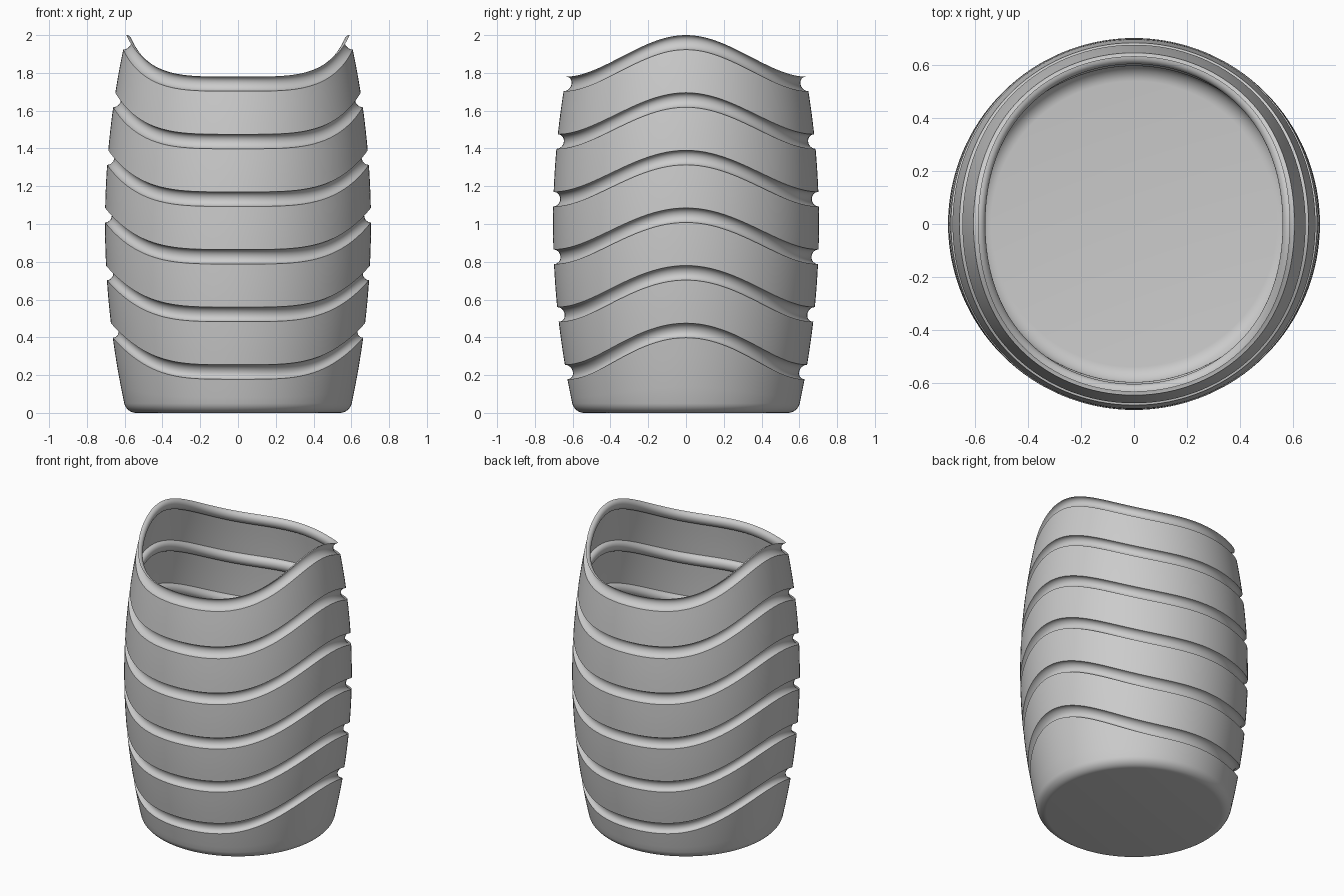
import bpy, bmesh
from math import sin, cos, pi

if "Cube" in bpy.data.objects:
    bpy.data.objects.remove(bpy.data.objects["Cube"])

SEG = 128                                      # sides around
GROOVES, PITCH, G_LOW, G_H, G_DEPTH = 6, 0.305, 0.178, 0.077, 0.036
WAVE = 0.22                                    # rise at the left and right sides
FILLET = 0.05


def barrel(z):
    return 0.704 - 0.113 * (z - 1.0) ** 2


# Profile rows: (base height, inward offset, wave weight)
rows = []
for i in range(7):                             # rounded foot
    a = pi / 2 * i / 6
    rows.append((FILLET * (1 - cos(a)), FILLET * (1 - sin(a)), 0.0))
for i in range(1, 4):                          # lowest band blends into the wave
    t = i / 4
    rows.append((FILLET + (G_LOW - FILLET) * t, 0.0, t))
for k in range(GROOVES):                       # round groove, then plain band
    low = G_LOW + PITCH * k
    for i in range(13):
        a = pi * i / 12
        rows.append((low + G_H * (1 - cos(a)) / 2, G_DEPTH * sin(a), 1.0))
    if k < GROOVES - 1:
        for i in range(1, 4):
            rows.append((low + G_H + (PITCH - G_H) * i / 4, 0.0, 1.0))

# Thin wavy barrel shell, open at the top
bm = bmesh.new()
rings = []
for z0, inset, weight in rows:
    ring = []
    for j in range(SEG):
        th = 2 * pi * j / SEG
        z = z0 + weight * WAVE * cos(th) ** 4
        r = barrel(z) - inset
        ring.append(bm.verts.new((r * cos(th), r * sin(th), z)))
    rings.append(ring)
for a, b in zip(rings, rings[1:]):
    for j in range(SEG):
        n = (j + 1) % SEG
        bm.faces.new((a[j], a[n], b[n], b[j]))

# Flat floor
bm.faces.new(rings[0][::-1])

mesh = bpy.data.meshes.new("grooved_cup")
bm.to_mesh(mesh)
bm.free()
cup = bpy.data.objects.new("grooved_cup", mesh)
bpy.context.collection.objects.link(cup)
bpy.context.view_layer.objects.active = cup
cup.select_set(True)
bpy.ops.object.shade_smooth_by_angle(angle=0.6)
